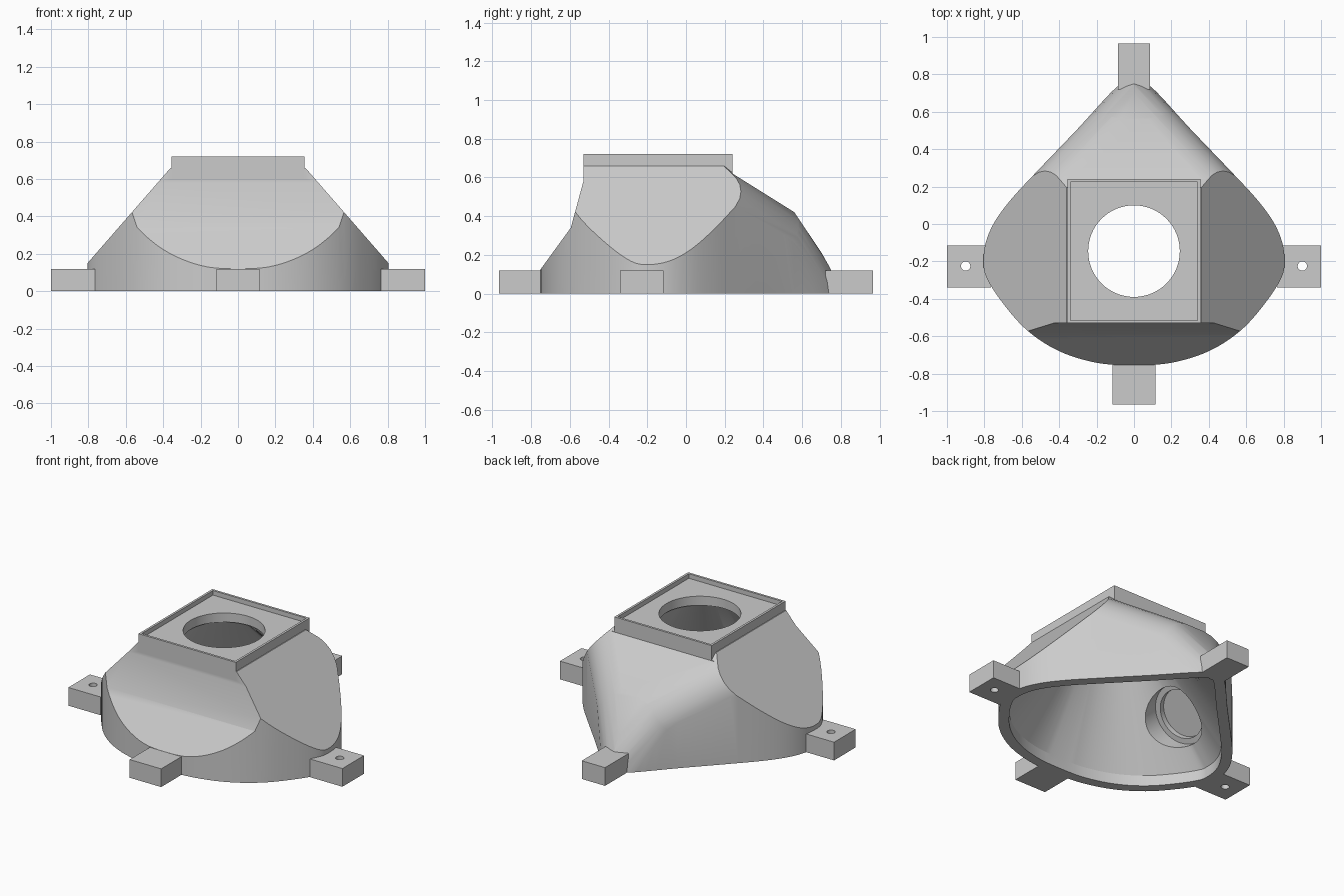
import bpy, bmesh, math
from mathutils import Vector, Matrix

cube = bpy.data.objects.get("Cube")
if cube:
    bpy.data.objects.remove(cube, do_unlink=True)

grey = bpy.data.materials.new("plain grey")
grey.use_nodes = True
COLOUR = (0.6, 0.6, 0.6, 1)
grey.diffuse_color = COLOUR
grey.node_tree.nodes["Principled BSDF"].inputs["Base Color"].default_value = COLOUR

# Left half of the ground outline, front to back
HALF = [(0, -.755), (.2, -.742), (.4, -.68), (.57, -.57), (.7, -.425), (.787, -.29),
        (.805, -.2), (.79, -.09), (.74, .02), (.65, .14), (.52, .28), (.3, .51),
        (.09, .735), (0, .768)]
# Side profile in (y, z) and half front profile in (x, z)
PROFILE_YZ = [(-.915, -.1), (-.595, .34), (-.53, .58), (-.53, .66),
              (.24, .66), (.24, .62), (.56, .42), (.907, -.1)]
PROFILE_XZ = [(1.023, -.1), (.36, .66), (.36, .8)]
CENTRE = Vector((0, -.145))


def make(name, bm):
    bmesh.ops.recalc_face_normals(bm, faces=bm.faces)
    mesh = bpy.data.meshes.new(name)
    bm.to_mesh(mesh)
    bm.free()
    mesh.materials.append(grey)
    ob = bpy.data.objects.new(name, mesh)
    bpy.context.collection.objects.link(ob)
    return ob


def loft(name, *rings):
    """Solid through a stack of matching rings of points."""
    bm = bmesh.new()
    layers = [[bm.verts.new(p) for p in ring] for ring in rings]
    bm.faces.new(layers[0])
    bm.faces.new(layers[-1])
    for a, b in zip(layers, layers[1:]):
        for i in range(len(a)):
            bm.faces.new((a[i - 1], a[i], b[i], b[i - 1]))
    return make(name, bm)


def box(name, x0, x1, y0, y1, z0, z1):
    ring = [(x0, y0), (x1, y0), (x1, y1), (x0, y1)]
    return loft(name, [(x, y, z0) for x, y in ring], [(x, y, z1) for x, y in ring])


def cylinder(name, r, depth, centre, axis=(0, 0, 1), sides=64):
    bm = bmesh.new()
    turn = Vector((0, 0, 1)).rotation_difference(Vector(axis)).to_matrix().to_4x4()
    bmesh.ops.create_cone(bm, cap_ends=True, segments=sides, radius1=r, radius2=r,
                          depth=depth, matrix=Matrix.Translation(centre) @ turn)
    return make(name, bm)


def outline(inset, steps=5):
    """Closed smooth outline, moved inward by inset."""
    pts = [Vector(p) for p in HALF]
    pts += [Vector((-p.x, p.y)) for p in reversed(pts[1:-1])]
    n = len(pts)
    moved = []
    for i, p in enumerate(pts):
        t = (pts[(i + 1) % n] - pts[i - 1]).normalized()
        moved.append(p - Vector((t.y, -t.x)) * inset)
    result = []
    for i in range(n):
        a, b, c, d = (moved[(i + k) % n] for k in (-1, 0, 1, 2))
        for s in range(steps):
            t = s / steps
            result.append(b + (c - a) * t / 2 + (2 * a - 5 * b + 4 * c - d) * t * t / 2
                          + (3 * b - a - 3 * c + d) * t ** 3 / 2)
    return result


def combine(target, tool, operation):
    mod = target.modifiers.new(tool.name, 'BOOLEAN')
    mod.operation, mod.object, mod.solver = operation, tool, 'EXACT'
    bpy.context.view_layer.objects.active = target
    bpy.ops.object.modifier_apply(modifier=mod.name)
    bpy.data.objects.remove(tool, do_unlink=True)


def round_edge(target, n1, p1, n2, p2, radius, cuts=5):
    """Round the edge between two planes with a fan of tangent cuts."""
    k = n1.dot(n2)
    d1, d2 = n1.dot(p1) - radius, n2.dot(p2) - radius
    axis = (n1 * (d1 - k * d2) + n2 * (d2 - k * d1)) / (1 - k * k)
    for i in range(cuts):
        n = n1.slerp(n2, (i + 1) / (cuts + 1))
        bm = bmesh.new()
        turn = Vector((0, 0, 1)).rotation_difference(n).to_matrix().to_4x4()
        bmesh.ops.create_cube(bm, size=4, matrix=Matrix.Translation(axis + n * (radius + 2)) @ turn)
        combine(target, make("edge_cutter", bm), 'DIFFERENCE')


# Body: upright outline trimmed by the side and front profiles
ring = outline(0)
housing = loft("housing", [(p.x, p.y, 0) for p in ring], [(p.x, p.y, .9) for p in ring])
combine(housing, loft("side_profile", [(-1.2, y, z) for y, z in PROFILE_YZ],
                      [(1.2, y, z) for y, z in PROFILE_YZ]), 'INTERSECT')
full = PROFILE_XZ + [(-x, z) for x, z in reversed(PROFILE_XZ)]
combine(housing, loft("front_profile", [(x, -1.2, z) for x, z in full],
                      [(x, 1.2, z) for x, z in full]), 'INTERSECT')

# Rounded shoulders where the back slopes meet the walls
for s in (1, -1):
    wall = Vector((s * .727, .687, 0)).normalized()
    for (y0, z0), (y1, z1) in zip(PROFILE_YZ[5:], PROFILE_YZ[6:]):
        slope = Vector((0, z0 - z1, y1 - y0)).normalized()
        round_edge(housing, wall, Vector((s * .3, .511, 0)), slope, Vector((0, y0, z0)), .24)

# Square collar
combine(housing, box("collar", -.355, .355, -.53, .24, .6, .72), 'UNION')

# Four mounting feet
for s in (1, -1):
    x0, x1 = sorted((s * .765, s))
    combine(housing, box("side_foot", x0, x1, -.34, -.115, 0, .12), 'UNION')
combine(housing, box("front_foot", -.115, .115, -.965, -.73, 0, .12), 'UNION')
combine(housing, box("back_foot", -.085, .085, .72, .965, 0, .12), 'UNION')

# Hollow: upright lip, then a funnel narrowing to the round opening
ring = outline(.065)
rim = [CENTRE + (p - CENTRE).normalized() * .25 for p in ring]
combine(housing, loft("cavity", [(p.x, p.y, -.1) for p in ring], [(p.x, p.y, .07) for p in ring],
                      [(p.x, p.y, .63) for p in rim]), 'DIFFERENCE')
combine(housing, box("tray", -.34, .34, -.515, .225, .69, .8), 'DIFFERENCE')
combine(housing, cylinder("opening", .245, .4, (0, -.145, .75)), 'DIFFERENCE')

# Screw holes and stepped round pockets inside the sloping sides
for s in (1, -1):
    combine(housing, cylinder("screw_hole", .025, .4, (s * .9, -.225, .05), sides=24),
            'DIFFERENCE')
    axis = Vector((s * .754, 0, .657))
    skin = Vector((s * .587, -.2, .4))
    for radius, depth in ((.19, .065), (.155, .03)):
        combine(housing, cylinder("pocket", radius, .14, skin - axis * (depth + .07), axis),
                'DIFFERENCE')

bpy.ops.object.select_all(action='DESELECT')
housing.select_set(True)
bpy.context.view_layer.objects.active = housing
bpy.ops.object.shade_smooth_by_angle(angle=math.radians(28))
